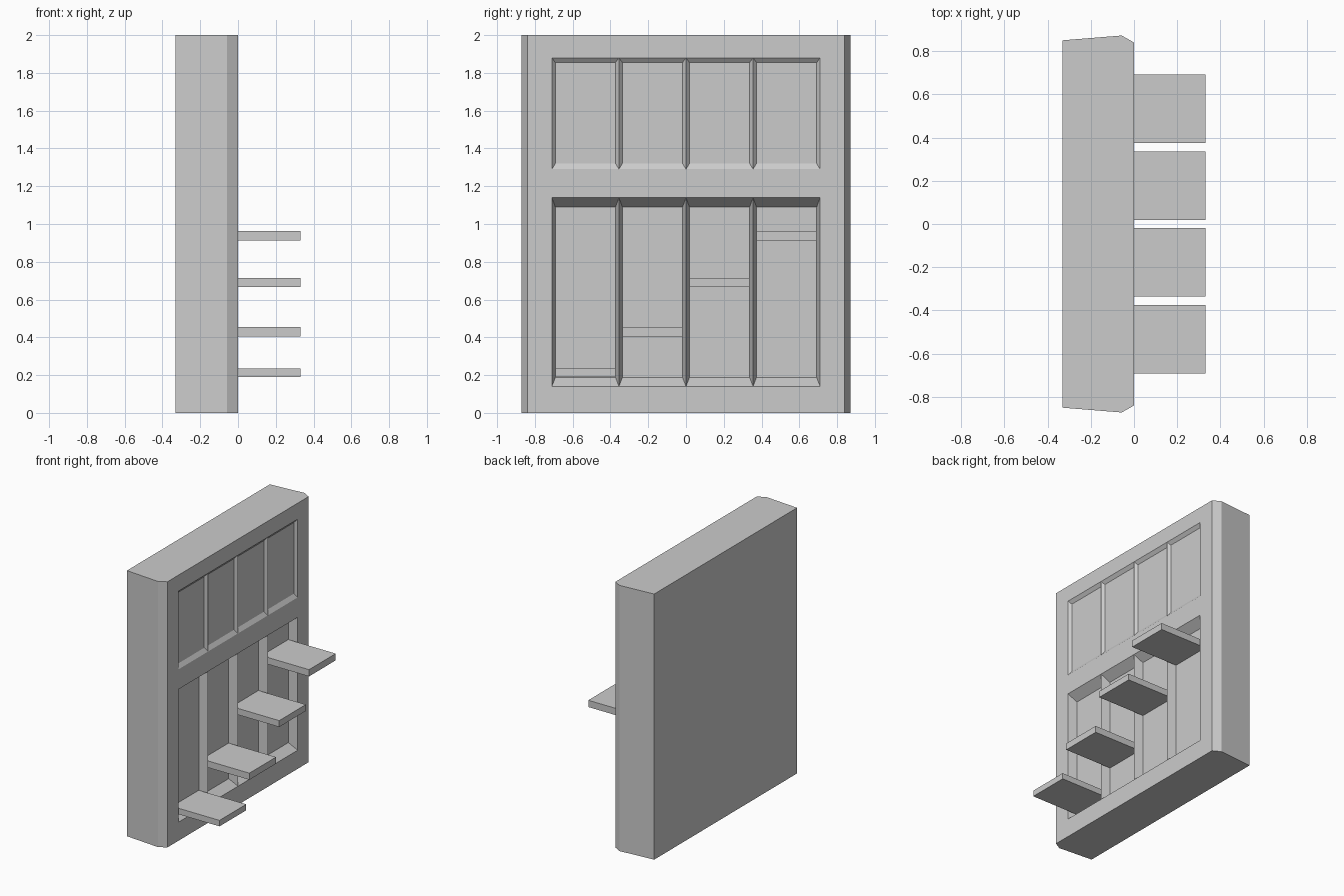
import bpy, bmesh

if "Cube" in bpy.data.objects:
    bpy.data.objects.remove(bpy.data.objects["Cube"])

BACK, SHOULDER, H = -0.33, -0.057, 2.0
COLS = [-0.71, -0.355, 0.0, 0.355, 0.71]
# panel rows: bottom, top, bottom slope, top slope, depth
ROWS = [(0.14, 1.14, 0.047, 0.05, 0.065), (1.29, 1.88, 0.03, 0.025, 0.02)]
SIDE = 0.018


def finish(bm, name):
    bmesh.ops.remove_doubles(bm, verts=bm.verts, dist=1e-5)
    bmesh.ops.recalc_face_normals(bm, faces=bm.faces)
    mesh = bpy.data.meshes.new(name)
    bm.to_mesh(mesh)
    bm.free()
    obj = bpy.data.objects.new(name, mesh)
    bpy.context.collection.objects.link(obj)
    return obj


def face(bm, pts):
    return bm.faces.new([bm.verts.new(p) for p in pts])


def rect(x, y0, y1, z0, z1):
    return [(x, y0, z0), (x, y1, z0), (x, y1, z1), (x, y0, z1)]


# wall slab with chamfered sides and sunken panels
bm = bmesh.new()
ys = [-0.84] + COLS + [0.84]
zs = [0.0, 0.14, 1.14, 1.29, 1.88, H]
rows = {r[0]: r for r in ROWS}
for y0, y1 in zip(ys, ys[1:]):
    for z0, z1 in zip(zs, zs[1:]):
        outer = rect(0, y0, y1, z0, z1)
        if z0 in rows and abs(y0) < 0.8 and abs(y1) < 0.8:
            _, _, low, high, depth = rows[z0]
            inner = rect(-depth, y0 + SIDE, y1 - SIDE, z0 + low, z1 - high)
            face(bm, inner)
            for i in range(4):
                j = (i + 1) % 4
                face(bm, [outer[i], outer[j], inner[j], inner[i]])
        else:
            face(bm, outer)

# chamfers, sides and back follow the plan profile, split at the front grid rows
left = [(0, -0.84), (SHOULDER, -0.872), (BACK, -0.85)]
plan = left + [(x, -y) for x, y in reversed(left)]
for (xa, ya), (xb, yb) in zip(plan, plan[1:]):
    for z0, z1 in zip(zs, zs[1:]):
        face(bm, [(xa, ya, z0), (xb, yb, z0), (xb, yb, z1), (xa, ya, z1)])
# top and bottom caps share the front grid points
outline = plan + [(0, y) for y in reversed(COLS)]
for z in (0, H):
    face(bm, [(x, y, z) for x, y in outline])
bmesh.ops.remove_doubles(bm, verts=bm.verts, dist=1e-5)
bmesh.ops.recalc_face_normals(bm, faces=bm.faces)
bmesh.ops.dissolve_limit(bm, angle_limit=0.01, verts=bm.verts, edges=bm.edges)
finish(bm, "panelled_wall")

# stepped shelves, one per lower panel
for i, (z0, z1) in enumerate([(0.19, 0.235), (0.405, 0.455), (0.667, 0.715), (0.912, 0.963)]):
    y0, y1 = COLS[i] + SIDE + 0.001, COLS[i + 1] - SIDE - 0.001
    bm = bmesh.new()
    front = face(bm, rect(-0.065, y0, y1, z0, z1))
    ext = bmesh.ops.extrude_face_region(bm, geom=[front], use_keep_orig=True)
    bmesh.ops.translate(bm, vec=(0.395, 0, 0),
                        verts=[v for v in ext["geom"] if isinstance(v, bmesh.types.BMVert)])
    finish(bm, f"shelf_{i + 1}")
